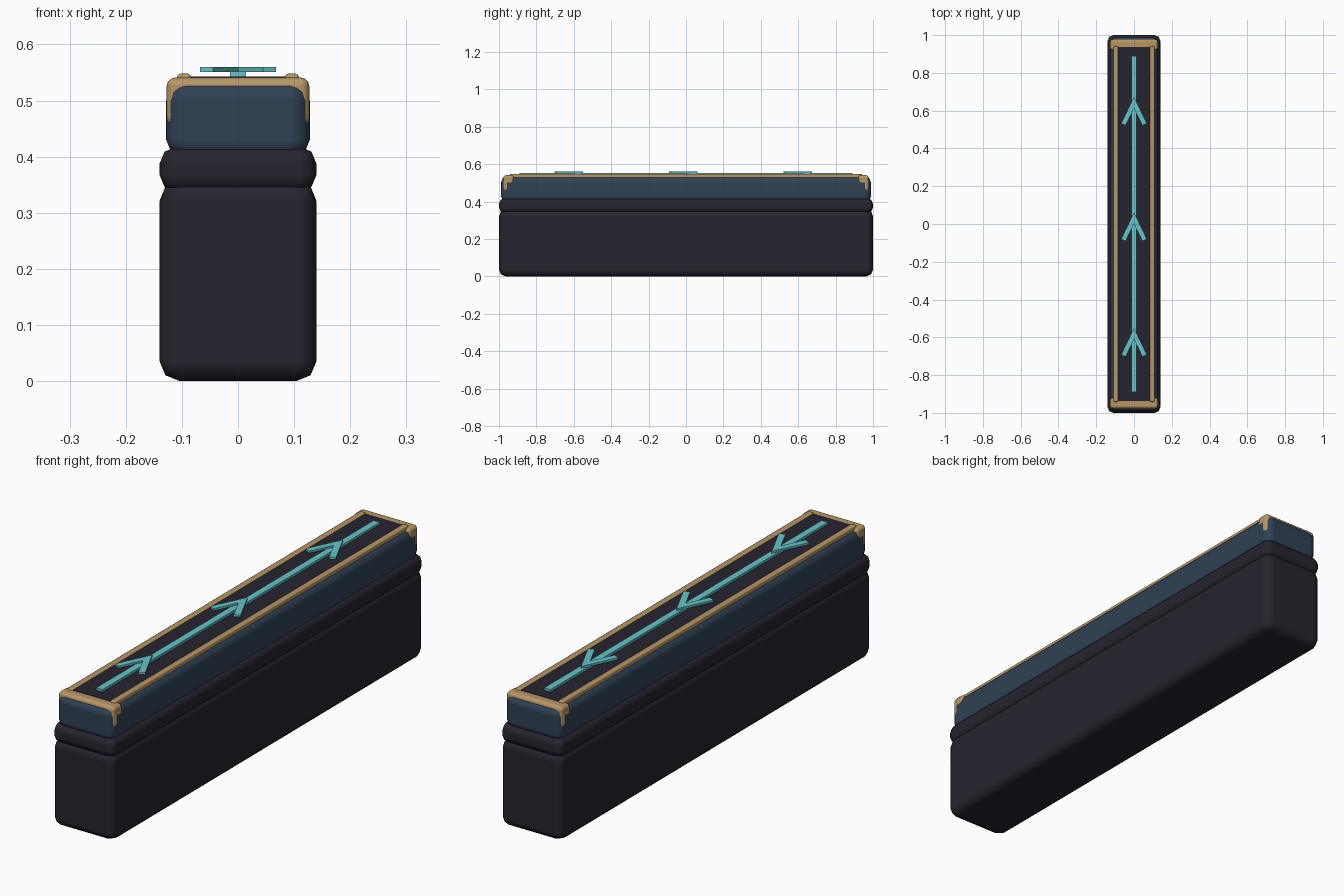
import bpy
import bmesh
import math

cube = bpy.data.objects.get("Cube")
if cube:
    bpy.data.objects.remove(cube, do_unlink=True)


def material(name, rgb):
    mat = bpy.data.materials.new(name)
    mat.use_nodes = True
    color = (*rgb, 1.0)
    mat.diffuse_color = color
    mat.node_tree.nodes["Principled BSDF"].inputs["Base Color"].default_value = color
    return mat


charcoal = material("charcoal", (0.019, 0.018, 0.028))
navy = material("navy blue", (0.029, 0.052, 0.088))
brass = material("brass", (0.47, 0.31, 0.135))
teal = material("bright teal", (0.135, 0.55, 0.58))


def finish(name, bm, mat, bevel, segments):
    mesh = bpy.data.meshes.new(name)
    bmesh.ops.recalc_face_normals(bm, faces=bm.faces)
    bm.to_mesh(mesh)
    bm.free()
    mesh.materials.append(mat)
    obj = bpy.data.objects.new(name, mesh)
    bpy.context.collection.objects.link(obj)
    if bevel:
        bpy.ops.object.select_all(action="DESELECT")
        obj.select_set(True)
        bpy.context.view_layer.objects.active = obj
        bpy.ops.object.shade_smooth_by_angle(angle=math.radians(60))
        mod = obj.modifiers.new("rounded edges", "BEVEL")
        mod.width = bevel
        mod.segments = segments
        mod.harden_normals = True
    return obj


def box(name, xs, ys, zs, mat, bevel=0, segments=2):
    """Box spanning the given (low, high) ranges."""
    bm = bmesh.new()
    bmesh.ops.create_cube(bm, size=1)
    for v in bm.verts:
        for axis, (low, high) in enumerate((xs, ys, zs)):
            v.co[axis] = high if v.co[axis] > 0 else low
    return finish(name, bm, mat, bevel, segments)


def chevron(name, tip, low, high, mat):
    """Mitred arrow head pointing along +y."""
    half = [(0.068, -0.142), (0.0445, -0.153)]
    outline = [(0, 0), *half, (0, -0.06)] + [(-x, y) for x, y in reversed(half)]
    bm = bmesh.new()
    face = bm.faces.new([bm.verts.new((x, tip + y, low)) for x, y in outline])
    ext = bmesh.ops.extrude_face_region(bm, geom=[face])
    for v in ext["geom"]:
        if isinstance(v, bmesh.types.BMVert):
            v.co.z = high
    return finish(name, bm, mat, 0, 1)


# Main body, seam band and upper block
box("lower_body", (-0.14, 0.14), (-1, 1), (0, 0.357), charcoal, 0.036)
box("middle_band", (-0.14, 0.14), (-1, 1), (0.337, 0.418), charcoal, 0.031)
box("upper_block", (-0.128, 0.128), (-0.99, 0.99), (0.395, 0.535), navy, 0.035)

# Brass caps at both ends and rails along both sides
for side, label in ((-1, "front"), (1, "back")):
    ys = sorted((side * 0.92, side * 0.977))
    box(label + "_end_cap", (-0.127, 0.127), ys, (0.455, 0.541), brass, 0.015, 3)
for side, label in ((1, "left"), (-1, "right")):
    xs = sorted((side * 0.083, side * 0.109))
    box(label + "_rail", xs, (-0.942, 0.942), (0.525, 0.548), brass, 0.007)

# Dark inlay on top
box("top_panel", (-0.084, 0.084), (-0.938, 0.938), (0.525, 0.5425), charcoal)

# Direction line and arrow heads
box("direction_line", (-0.014, 0.014), (-0.89, 0.89), (0.54, 0.552), teal)
for i in range(3):
    chevron("arrow_head_%d" % (i + 1), -0.55 + 0.612 * i, 0.551, 0.56, teal)
